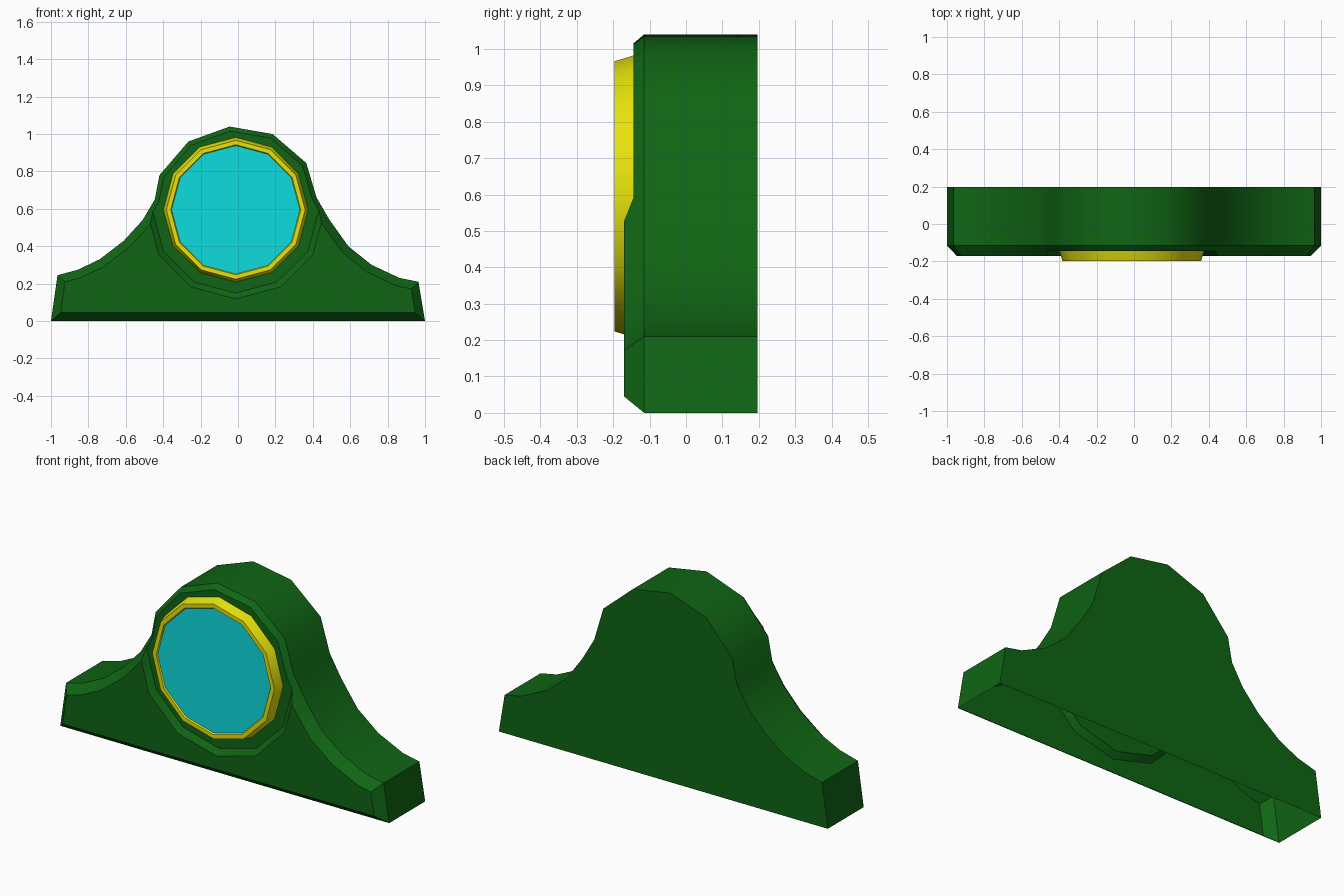
import bpy, bmesh
from math import sin, cos, pi, radians

cube = bpy.data.objects.get("Cube")
if cube:
    bpy.data.objects.remove(cube, do_unlink=True)

CENTRE_X, CENTRE_Z, SIDES = -0.012, 0.595, 12
BACK, SHOULDER, DIAL_FACE = 0.197, -0.115, -0.144


def material(name, rgb):
    mat = bpy.data.materials.new(name)
    mat.use_nodes = True
    mat.diffuse_color = (*rgb, 1)
    mat.node_tree.nodes["Principled BSDF"].inputs["Base Color"].default_value = (*rgb, 1)
    return mat


def finish(name, bm, mat=None):
    mesh = bpy.data.meshes.new(name)
    bm.to_mesh(mesh)
    bm.free()
    obj = bpy.data.objects.new(name, mesh)
    bpy.context.collection.objects.link(obj)
    if mat:
        mesh.materials.append(mat)
    return obj


def select(obj):
    bpy.ops.object.select_all(action='DESELECT')
    obj.select_set(True)
    bpy.context.view_layer.objects.active = obj


def smooth(obj):
    select(obj)
    bpy.ops.object.shade_smooth_by_angle(angle=radians(36))


def turned(name, profile, mat=None, cap_start=False, cap_end=False):
    """Polygonal rings of (radius, y) around the dial axis, listed back to front."""
    bm = bmesh.new()
    rings = []
    for r, y in profile:
        angles = [2 * pi * i / SIDES for i in range(SIDES)]
        rings.append([bm.verts.new((CENTRE_X + r * sin(a), y, CENTRE_Z + r * cos(a)))
                      for a in angles])
    for a, b in zip(rings, rings[1:]):
        for i in range(SIDES):
            j = (i + 1) % SIDES
            bm.faces.new((a[i], a[j], b[j], b[i]))
    if cap_start:
        bm.faces.new(rings[0][::-1])
    if cap_end:
        bm.faces.new(rings[-1])
    return finish(name, bm, mat)


green = material("dark green", (0.005, 0.13, 0.007))
yellow = material("bright yellow", (0.8, 0.77, 0.004))
cyan = material("cyan glass", (0.004, 0.72, 0.74))

# Case: hump-backed outline, extruded, with a chamfered front
outline = [(-1, 0), (-.965, .245), (-.855, .275), (-.74, .33), (-.61, .43),
           (-.51, .54), (-.445, .65), (-.42, .78), (-.265, .96), (-.045, 1.04),
           (.185, 1), (.365, .845), (.42, .66), (.49, .54), (.59, .4),
           (.715, .3), (.865, .23), (.965, .21), (1, 0)]
bm = bmesh.new()
rear = [bm.verts.new((x, BACK, z)) for x, z in outline]
front = [bm.verts.new((x, SHOULDER, z)) for x, z in outline]
bm.faces.new(rear)
front_face = bm.faces.new(front)
for i in range(len(outline)):
    j = (i + 1) % len(outline)
    bm.faces.new((rear[i], rear[j], front[j], front[i]))
bmesh.ops.recalc_face_normals(bm, faces=bm.faces)
bmesh.ops.inset_region(bm, faces=[front_face], thickness=0.045, depth=0.055,
                       use_even_offset=True)
case = finish("clock_case", bm, green)

# Round recess that leaves the raised plinth panel below the dial
cutter = turned("recess_cutter", [(.445, DIAL_FACE), (.517, -.204)],
                cap_start=True, cap_end=True)
cutter.hide_render = True
bm = bmesh.new()
bm.from_mesh(cutter.data)
bmesh.ops.recalc_face_normals(bm, faces=bm.faces)
bm.to_mesh(cutter.data)
bm.free()
cut = case.modifiers.new("recess", 'BOOLEAN')
cut.operation, cut.solver, cut.object = 'DIFFERENCE', 'EXACT', cutter
select(case)
bpy.ops.object.modifier_apply(modifier=cut.name)
bpy.data.objects.remove(cutter, do_unlink=True)

# Open underside
bm = bmesh.new()
bm.from_mesh(case.data)
under = [f for f in bm.faces if f.normal.z < -.99 and f.calc_center_median().z < .01]
bmesh.ops.delete(bm, geom=under, context='FACES')
for f in bm.faces:
    f.material_index = 0
bm.to_mesh(case.data)
bm.free()
smooth(case)

# Bezel and glass
smooth(turned("dial_bezel", [(.387, DIAL_FACE), (.371, -.197), (.348, -.197),
                             (.343, -.19)], yellow))
turned("dial_glass", [(.343, -.19)], cyan, cap_end=True)
